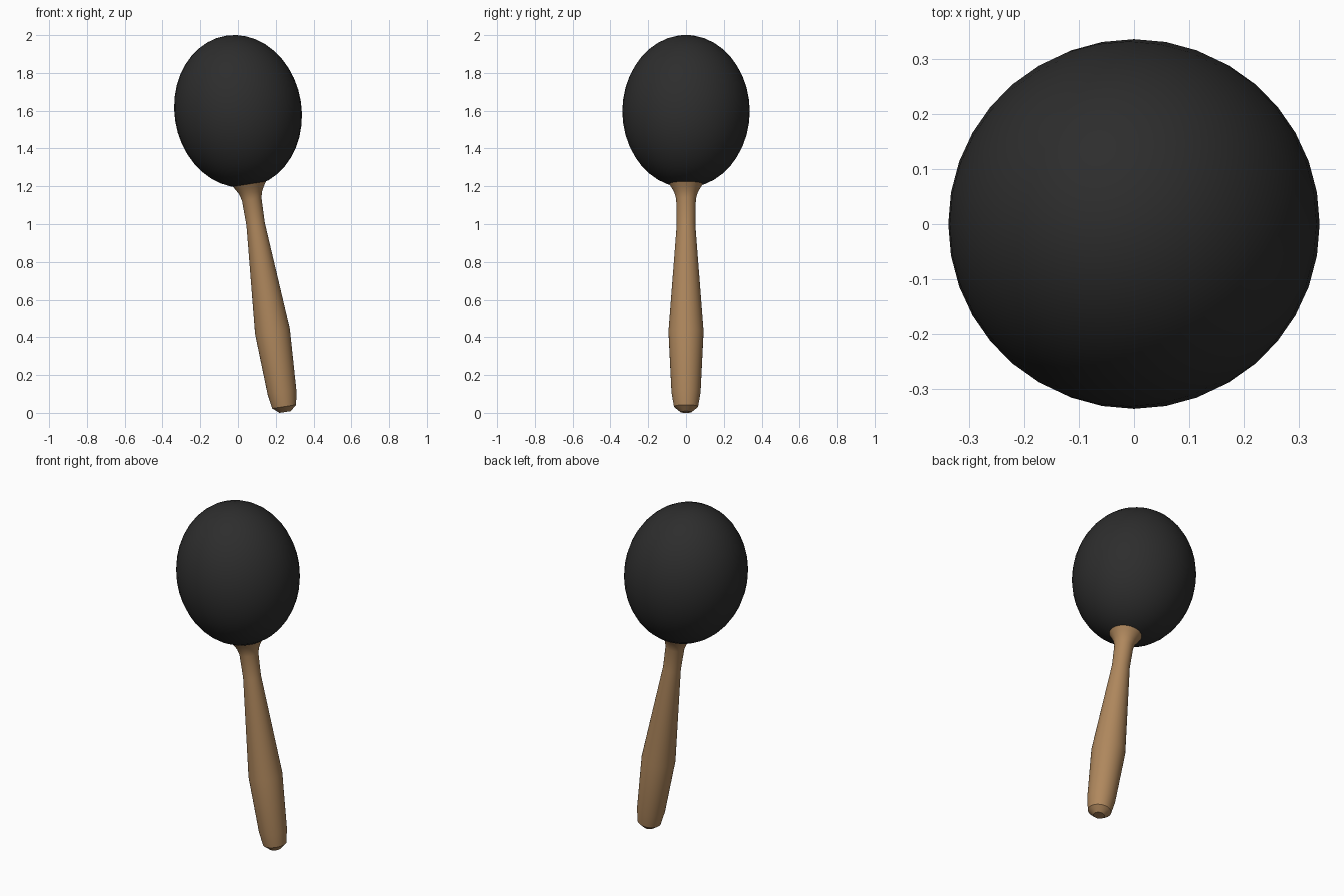
import bpy, bmesh, math
from mathutils import Matrix

if "Cube" in bpy.data.objects:
    bpy.data.objects.remove(bpy.data.objects["Cube"])

TILT = math.radians(-8.9)
CENTRE = (0, 0, 1.597)
SIDES = 36


def material(name, rgb):
    m = bpy.data.materials.new(name)
    m.diffuse_color = (*rgb, 1)
    m.use_nodes = True
    m.node_tree.nodes["Principled BSDF"].inputs["Base Color"].default_value = m.diffuse_color
    return m


def lathe(name, profile, mat, angle):
    """Spin (radius, height) points about the tilted axis through the head centre."""
    bm = bmesh.new()
    rings = []
    for r, z in profile:
        if r == 0:
            rings.append([bm.verts.new((0, 0, z))] * SIDES)
        else:
            rings.append([bm.verts.new((r * math.cos(2 * math.pi * i / SIDES),
                                        r * math.sin(2 * math.pi * i / SIDES), z))
                          for i in range(SIDES)])
    for a, b in zip(rings, rings[1:]):
        for i in range(SIDES):
            j = (i + 1) % SIDES
            corners = list(dict.fromkeys((a[i], a[j], b[j], b[i])))
            bm.faces.new(corners)
    bmesh.ops.recalc_face_normals(bm, faces=bm.faces)
    bm.transform(Matrix.Translation(CENTRE) @ Matrix.Rotation(TILT, 4, 'Y'))
    me = bpy.data.meshes.new(name)
    bm.to_mesh(me)
    bm.free()
    me.materials.append(mat)
    ob = bpy.data.objects.new(name, me)
    bpy.context.collection.objects.link(ob)
    bpy.ops.object.select_all(action='DESELECT')
    ob.select_set(True)
    bpy.context.view_layer.objects.active = ob
    bpy.ops.object.shade_smooth_by_angle(angle=math.radians(angle))
    return ob


black = material("matte black", (0.026, 0.026, 0.026))
wood = material("light wood", (0.43, 0.245, 0.11))

# Egg-shaped rattle head
STEPS = 20
head = [(0, -0.405)]
for k in range(1, STEPS):
    t = math.pi * k / STEPS
    head.append((0.337 * math.sin(t), -0.405 * math.cos(t)))
head.append((0, 0.405))
lathe("rattle_head", head, black, 40)

# Turned handle: rounded butt, swelling grip, slim neck, flared collar
handle = [(0, -1.612), (0.030, -1.612), (0.064, -1.583), (0.077, -1.505),
          (0.093, -1.18), (0.049, -0.605), (0.052, -0.47), (0.062, -0.435),
          (0.076, -0.41), (0.090, -0.388), (0, -0.388)]
lathe("handle", handle, wood, 30)
